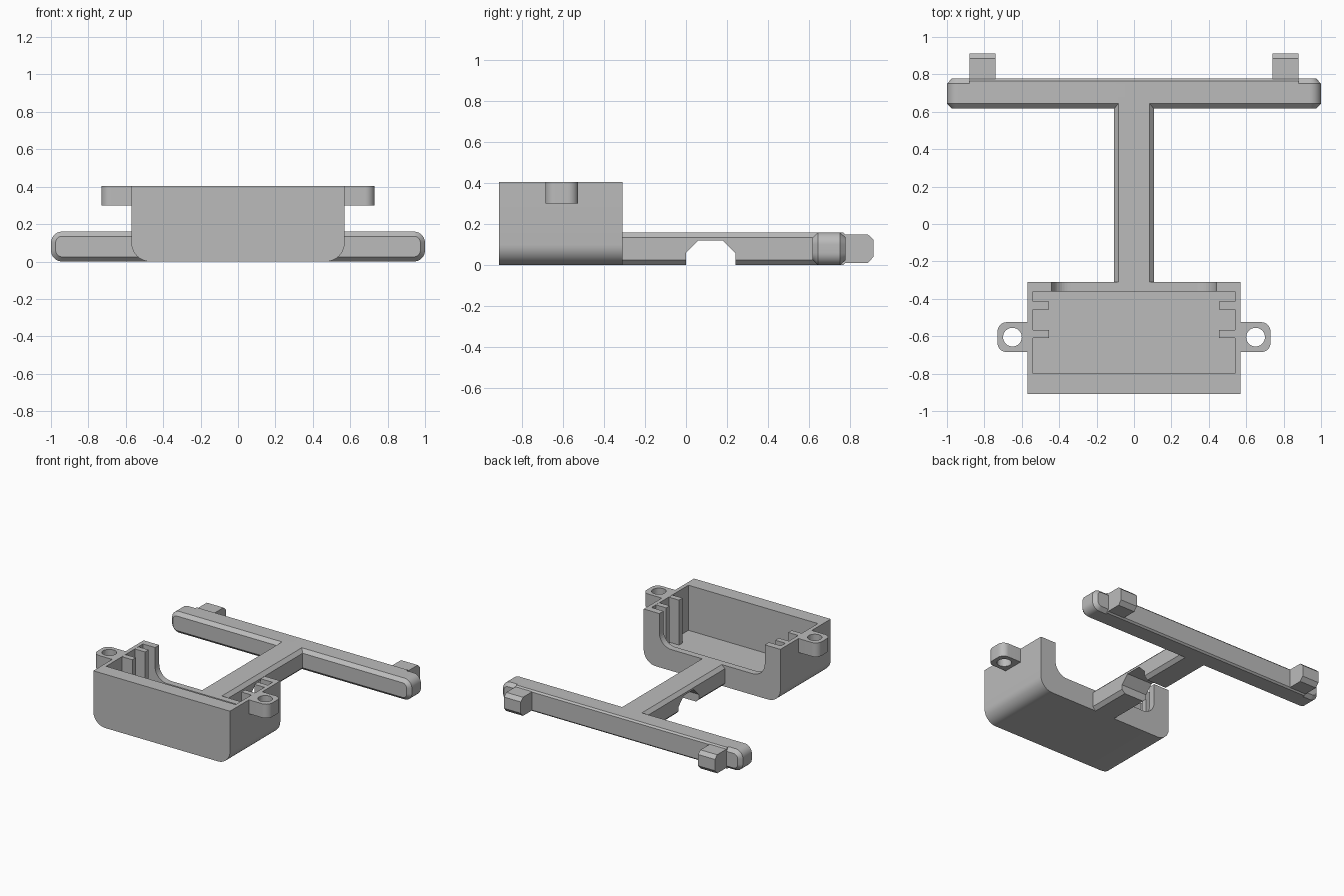
import bpy, bmesh, math

cube = bpy.data.objects.get("Cube")
if cube:
    bpy.data.objects.remove(cube, do_unlink=True)

grey = bpy.data.materials.new("mid_grey")
grey.use_nodes = True
grey.diffuse_color = (0.5, 0.5, 0.5, 1)
grey.node_tree.nodes["Principled BSDF"].inputs["Base Color"].default_value = (0.5, 0.5, 0.5, 1)


def loft(name, axis, sections):
    """Skin 2D outlines placed along an axis: list of (position, points)."""
    place = {"x": lambda u, v, t: (t, u, v),
             "y": lambda u, v, t: (u, t, v),
             "z": lambda u, v, t: (u, v, t)}[axis]
    bm = bmesh.new()
    rings = [[bm.verts.new(place(u, v, t)) for u, v in pts] for t, pts in sections]
    n = len(rings[0])
    for a, b in zip(rings, rings[1:]):
        for i in range(n):
            j = (i + 1) % n
            bm.faces.new((a[i], a[j], b[j], b[i]))
    bm.faces.new(rings[0])
    bm.faces.new(rings[-1])
    bmesh.ops.recalc_face_normals(bm, faces=bm.faces)
    mesh = bpy.data.meshes.new(name)
    bm.to_mesh(mesh)
    bm.free()
    mesh.materials.append(grey)
    obj = bpy.data.objects.new(name, mesh)
    bpy.context.collection.objects.link(obj)
    return obj


def prism(name, axis, start, end, pts):
    return loft(name, axis, [(start, pts), (end, pts)])


def outline(u0, u1, v0, v1, radii=(0, 0, 0, 0), steps=10):
    """Rectangle with a radius per corner, anticlockwise from low u, low v."""
    pts = []
    corners = ((u0, v0, 1, 1), (u1, v0, -1, 1), (u1, v1, -1, -1), (u0, v1, 1, -1))
    for k, ((u, v, su, sv), r) in enumerate(zip(corners, radii)):
        if r == 0:
            pts.append((u, v))
            continue
        for i in range(steps + 1):
            a = math.pi * (1 + k / 2 + i / steps / 2)
            pts.append((u + su * r + r * math.cos(a), v + sv * r + r * math.sin(a)))
    return pts


def cut(obj, cutter):
    mod = obj.modifiers.new(cutter.name, "BOOLEAN")
    mod.operation = "DIFFERENCE"
    mod.solver = "EXACT"
    mod.object = cutter
    cutter.hide_render = True
    cutter.hide_viewport = True
    cutter.display_type = "WIRE"


def smooth(obj):
    bpy.ops.object.select_all(action="DESELECT")
    obj.select_set(True)
    bpy.context.view_layer.objects.active = obj
    bpy.ops.object.shade_smooth_by_angle(angle=math.radians(25))


# Open tray with rounded lower edges and a wide notch in the back wall
tray = prism("tray", "y", -0.91, -0.31, outline(-0.57, 0.57, 0, 0.405, (0.1, 0.1, 0, 0)))
smooth(tray)
cut(tray, prism("cavity_cutter", "z", 0.065, 0.6, outline(-0.54, 0.54, -0.8, -0.36)))
cut(tray, prism("notch_cutter", "y", -0.5, -0.2,
                outline(-0.44, 0.44, 0.16, 0.6, (0.1, 0.1, 0, 0))))

for side, s in (("left", 1), ("right", -1)):
    # Guide ribs inside the tray
    for place, y in (("back", -0.435), ("front", -0.588)):
        prism(f"{side}_{place}_rib", "z", 0.06, 0.404,
              outline(*sorted((s * 0.455, s * 0.55)), y - 0.021, y + 0.021))
    # Screw ear with a round hole
    radii = (0, 0.05, 0.05, 0) if s > 0 else (0.05, 0, 0, 0.05)
    ear = prism(f"{side}_ear", "z", 0.3, 0.405,
                outline(*sorted((s * 0.56, s * 0.73)), -0.685, -0.525, radii))
    smooth(ear)
    x = s * 0.65
    cut(ear, prism(f"{side}_ear_hole_cutter", "z", 0.2, 0.5,
                   outline(x - 0.05, x + 0.05, -0.655, -0.555, (0.05,) * 4, 9)))
    # Hook peg behind the crossbar
    prism(f"{side}_peg", "x", s * 0.74, s * 0.88,
          [(0.7, 0.01), (0.885, 0.01), (0.912, 0.04),
           (0.912, 0.125), (0.885, 0.15), (0.7, 0.15)])

# Chamfered stem with an arch cut out of its underside
c = 0.025
stem = prism("stem", "y", -0.315, 0.68, outline(-0.107, 0.107, 0, 0.16, (c,) * 4, 1))
cut(stem, prism("stem_arch_cutter", "x", -0.3, 0.3,
                [(0, -0.1), (0.24, -0.1), (0.24, 0.06), (0.18, 0.12), (0.06, 0.12), (0, 0.06)]))

# Crossbar with rounded ends and chamfered front and back rims
full = outline(-1, 1, 0, 0.16, (0.06,) * 4)
inset = outline(-1 + c, 1 - c, c, 0.16 - c, (0.06 - c,) * 4)
bar = loft("crossbar", "y", [(0.617, inset), (0.643, full), (0.75, full), (0.777, inset)])
smooth(bar)

# Squarer back edge of the crossbar between the pegs
prism("crossbar_back", "x", -0.88, 0.88, outline(0.68, 0.777, 0, 0.16, (0, 0.012, 0.012, 0), 1))
